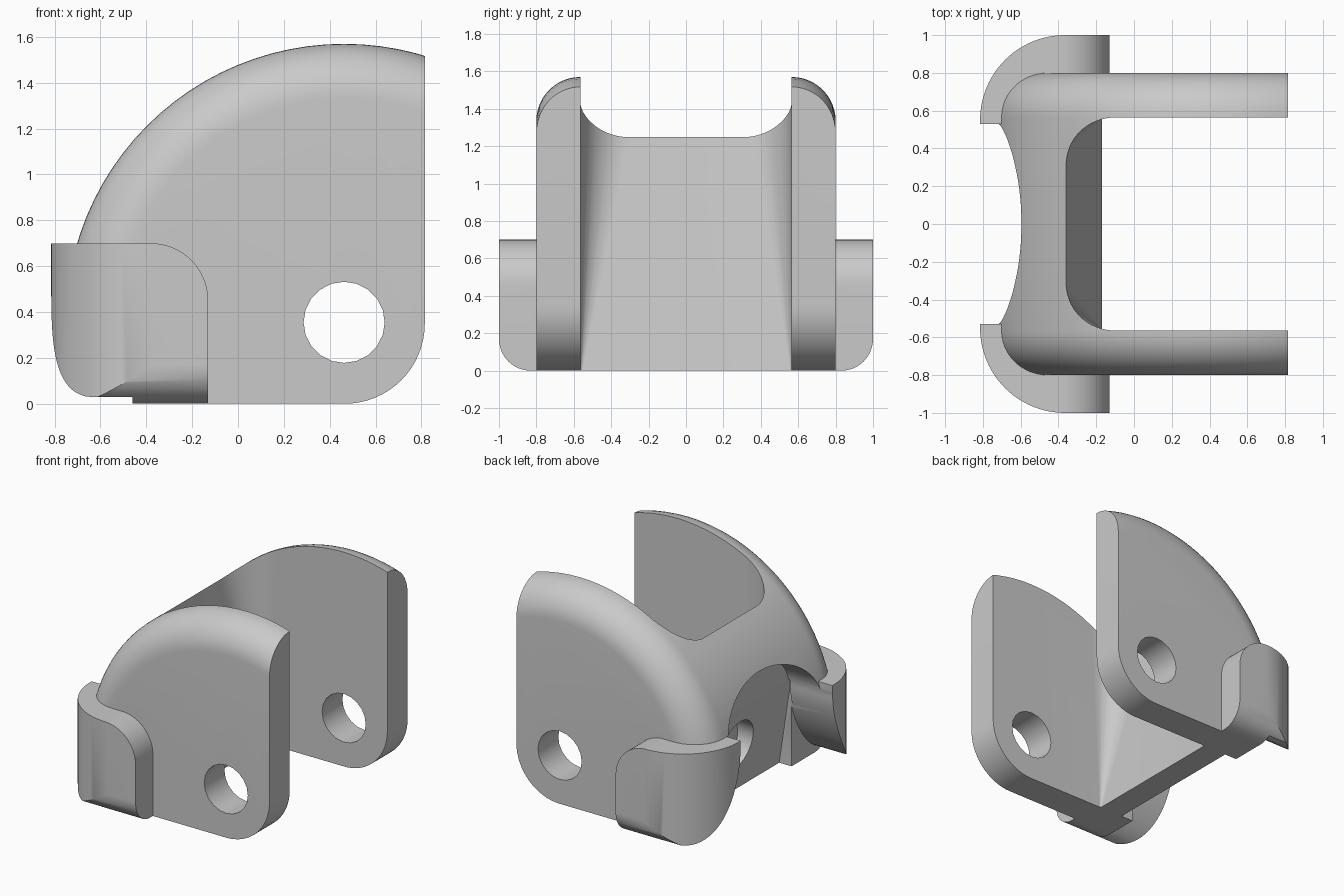
import bpy, bmesh
from math import sin, cos, pi, radians

cube = bpy.data.objects.get("Cube")
if cube:
    bpy.data.objects.remove(cube, do_unlink=True)

grey = bpy.data.materials.new("plain_grey")
grey.use_nodes = True
colour = (0.59, 0.59, 0.59, 1)
grey.diffuse_color = colour
grey.node_tree.nodes["Principled BSDF"].inputs["Base Color"].default_value = colour

PIVOT_X, PIVOT_Z = 0.463, 0.355
OUTER, INNER, FILLET, RADIUS = 0.80, 0.565, 0.235, 1.215


def arc(cx, cy, r, a0, a1, n=16, ry=None, power=1):
    """Arc points; ry makes it elliptical, power above 1 flattens its bulge."""
    ry = r if ry is None else ry
    points = []
    for i in range(n + 1):
        a = radians(a0 + (a1 - a0) * i / n)
        c, s = cos(a), sin(a)
        c, s = (abs(v) ** power * (1 if v > 0 else -1) for v in (c, s))
        points.append((cx + r * c, cy + ry * s))
    return points


def loft(name, rings):
    """Closed solid through matching rings of points."""
    bm = bmesh.new()
    loops = [[bm.verts.new(p) for p in ring] for ring in rings]
    n = len(loops[0])
    for a, b in zip(loops, loops[1:]):
        for i in range(n):
            j = (i + 1) % n
            bm.faces.new((a[i], a[j], b[j], b[i]))
    bm.faces.new(loops[0])
    bm.faces.new(loops[-1])
    bmesh.ops.recalc_face_normals(bm, faces=bm.faces)
    mesh = bpy.data.meshes.new(name)
    bm.to_mesh(mesh)
    bm.free()
    mesh.materials.append(grey)
    obj = bpy.data.objects.new(name, mesh)
    bpy.context.collection.objects.link(obj)
    return obj


def prism_x(name, outline, x0, x1):
    return loft(name, [[(x, y, z) for y, z in outline] for x in (x0, x1)])


def prism_y(name, outline, y0, y1):
    return loft(name, [[(x, y, z) for x, z in outline] for y in (y0, y1)])


def combine(target, tool, operation):
    mod = target.modifiers.new("combine", "BOOLEAN")
    mod.operation = operation
    mod.solver = "EXACT"
    mod.object = tool
    bpy.context.view_layer.objects.active = target
    bpy.ops.object.modifier_apply(modifier=mod.name)
    bpy.data.objects.remove(tool, do_unlink=True)


# Body: drum with rounded rims, trimmed to the side plate outline
half = [(OUTER - FILLET * (1 - cos(t)), RADIUS - FILLET * (1 - sin(t)))
        for t in (i * pi / 24 for i in range(13))]
section = half + [(-y, r) for y, r in reversed(half)]
body = loft("bracket_body", [
    [(x, y, z) for x, z in arc(PIVOT_X, PIVOT_Z, r, 0, 356.25, 95)]
    for y, r in section])
outline = [(-1, 0)] + arc(0.465, 0.35, 0.35, -90, 0) + [(0.815, 1.7), (-1, 1.7)]
combine(body, prism_y("plate_trim", outline, -1, 1), "INTERSECT")

# Ears: wrapped corner lugs, rounded at the top inner corner and lower outer edge
plan = [(-0.13, 1)] + arc(-0.365, 0.55, 0.45, 90, 180, 24)
plan += [(-0.815, 0.53), (-0.5, 0.53), (-0.46, 0.62), (-0.13, 0.62)]
face = [(-1, -0.1), (-0.1, -0.1), (-0.1, 0.2), (-0.13, 0.2)]
face += arc(-0.38, 0.45, 0.25, 0, 90) + [(-0.5, 0.8), (-1, 0.8)]
edge = [(0.3, 0)] + arc(0.83, 0.17, 0.17, -90, 0) + [(1, 0.9), (0.3, 0.9)]
for side in (1, -1):
    ear = loft("ear", [[(x, side * y, z) for x, y in plan] for z in (-0.05, 0.7)])
    combine(ear, prism_y("ear_face_trim", face, side * 0.3, side * 1.2), "INTERSECT")
    lower = [(side * y, z) for y, z in edge]
    combine(ear, prism_x("ear_edge_trim", lower, -1, 0), "INTERSECT")
    combine(body, ear, "UNION")


# Slot between the plates: sloped end wall with tapering corner fillets
def slot_ring(z):
    wall, r = -0.17 - 0.152 * z, 0.01 + 0.2 * z
    ring = [(1, INNER)] + arc(wall + r, INNER - r, r, 90, 180)
    ring += arc(wall + r, r - INNER, r, 180, 270) + [(1, -INNER)]
    return [(x, y, z) for x, y in ring]


combine(body, loft("slot", [slot_ring(-0.02), slot_ring(1.7)]), "DIFFERENCE")

# Arched hollow behind the web, flaring out under the ears
flare = [(1.1, -0.1), (1.1, 0.03)] + arc(0.9, 0.6, 0.365, 270, 180, 20, 0.57, 1.25)
arch = flare + arc(0, 0.6, 0.535, 0, 180, 48, 0.35)[1:-1]
arch += [(-y, z) for y, z in reversed(flare)]
combine(body, prism_x("arch", arch, -1, -0.46), "DIFFERENCE")

# Shallow tapering pocket in the back of the web
pocket = []
for z in (-0.1, 0.65):
    x = -0.36 - 0.152 * z
    pocket.append([(x, INNER, z), (-0.47, INNER, z), (-0.47, -INNER, z), (x, -INNER, z)])
combine(body, loft("pocket", pocket), "DIFFERENCE")

# Blind bore in the back of the web
combine(body, prism_x("bore", arc(0, PIVOT_Z, 0.185, 0, 342, 19), -0.6, -0.29),
        "DIFFERENCE")

# Pin hole through both plates
hole = arc(PIVOT_X, PIVOT_Z, 0.177, 0, 342, 19)
combine(body, prism_y("pin_hole", hole, -1.2, 1.2), "DIFFERENCE")

# Smooth curved faces, keep hard edges
bpy.ops.object.select_all(action="DESELECT")
body.select_set(True)
bpy.context.view_layer.objects.active = body
bpy.ops.object.shade_smooth_by_angle(angle=radians(30))
